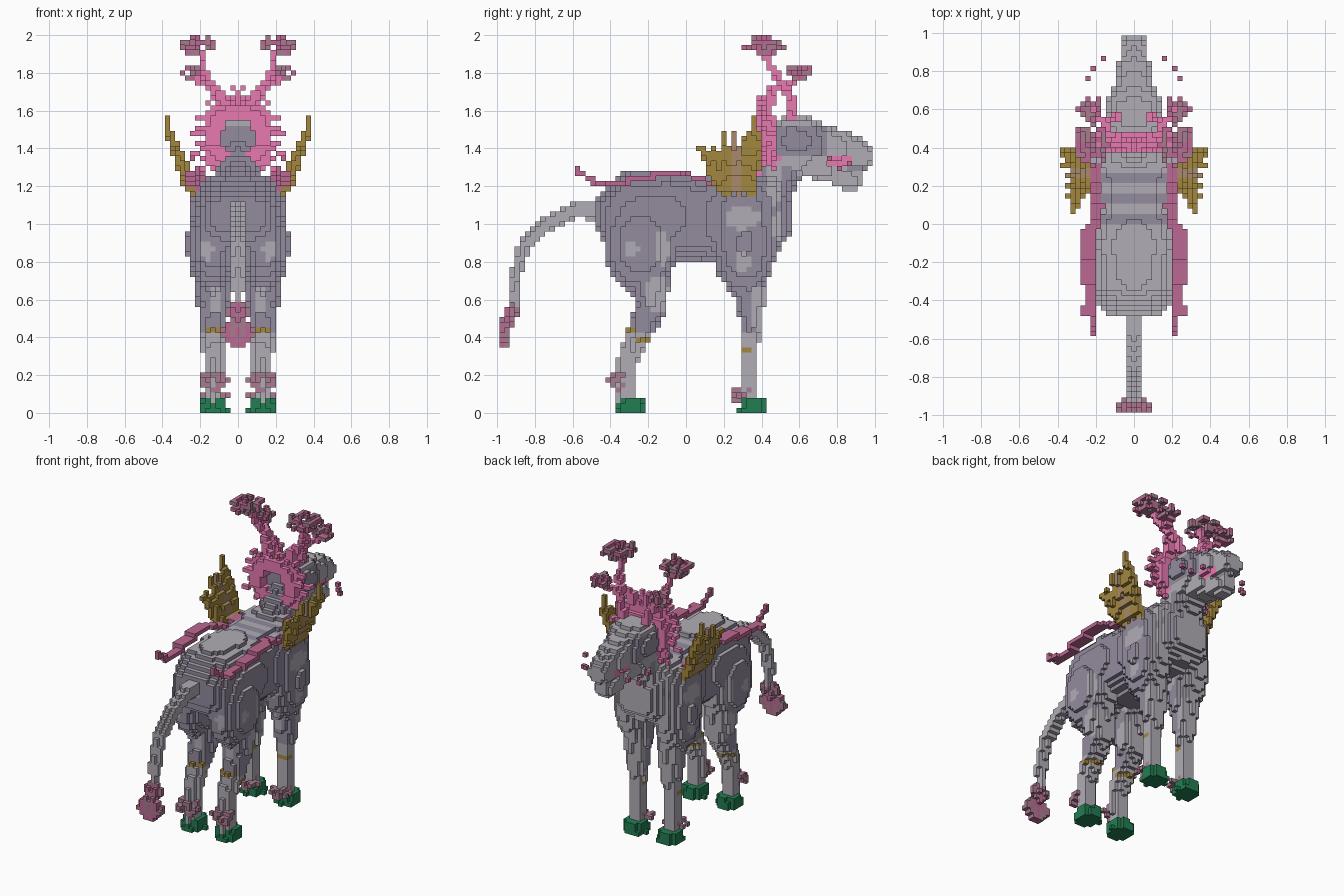
import bpy, bmesh, math, random
from mathutils import Vector

random.seed(4)
V = 2 / 75                      # edge length of one block
cells = {}                      # (i, j, k) -> (part, colour)

cube = bpy.data.objects.get("Cube")
if cube:
    bpy.data.objects.remove(cube, do_unlink=True)


def srgb(*rgb):
    return [((c / 255 + 0.055) / 1.055) ** 2.4 for c in rgb] + [1]


COLOURS = {
    "light_grey": srgb(176, 172, 181), "purple_grey": srgb(146, 139, 158),
    "pink": srgb(232, 122, 177), "rose": srgb(188, 104, 146),
    "mauve": srgb(169, 123, 144), "gold": srgb(164, 135, 64),
    "tan": srgb(168, 138, 106), "green": srgb(34, 125, 82),
}
MATS = {}
for name, col in COLOURS.items():
    m = MATS[name] = bpy.data.materials.new(name)
    m.use_nodes = True
    m.diffuse_color = col
    m.node_tree.nodes["Principled BSDF"].inputs["Base Color"].default_value = col
NAMES = list(MATS)


def centre(c):
    return Vector((c[0] * V, (c[1] + 0.5) * V, (c[2] + 0.5) * V))


def cell(p):
    return (round(p[0] / V), math.floor(p[1] / V), math.floor(p[2] / V))


def put(c, part, col):
    # every block is mirrored across x
    if 0 <= c[2] < 75 and -37 <= c[1] < 37:
        for s in (1, -1):
            cells[(s * c[0], c[1], c[2])] = (part, col)


def fill(part, col, lo, hi, inside, keep=1):
    a, b = cell(lo), cell(hi)
    for i in range(a[0], b[0] + 1):
        for j in range(a[1], b[1] + 1):
            for k in range(a[2], b[2] + 1):
                if inside(centre((i, j, k))) and random.random() < keep:
                    put((i, j, k), part, col)


def blob(part, col, p, r, keep=1):
    p, r = Vector(p), Vector(r)
    fill(part, col, p - r, p + r,
         lambda q: sum(((q[n] - p[n]) / r[n]) ** 2 for n in range(3)) <= 1, keep)


def tube(part, col, pts):
    # path of (x, y, z, radius)
    for a, b in zip(pts, pts[1:]):
        a, b = Vector(a), Vector(b)
        n = max(1, int((b - a).length / V * 2))
        for t in range(n + 1):
            q = a.lerp(b, t / n)
            put(cell(q), part, col)
            if q[3] > V / 2:
                blob(part, col, q[:3], [q[3]] * 3)


def loft(part, col, rows, power=2.8):
    # rows of (y, bottom, top, half width) with rounded sections between
    for a, b in zip(rows, rows[1:]):
        def inside(q):
            t = (q.y - a[0]) / (b[0] - a[0])
            if not 0 <= t < 1:
                return False
            lo, hi, w = (a[n] + (b[n] - a[n]) * t for n in (1, 2, 3))
            dz = abs(q.z - (lo + hi) / 2) / ((hi - lo) / 2)
            return (abs(q.x) / w) ** power + dz ** power <= 1
        fill(part, col, (0, a[0], min(a[1], b[1])),
             (max(a[3], b[3]), b[0], max(a[2], b[2])), inside)


# torso, thighs and neck
loft("body", "skin", [(-.48, .98, 1.13, .14), (-.42, .88, 1.19, .19), (-.33, .85, 1.27, .215),
                      (-.1, .81, 1.28, .225), (.08, .8, 1.26, .205), (.22, .8, 1.25, .255),
                      (.36, .82, 1.28, .255), (.48, .85, 1.27, .2), (.55, .93, 1.14, .12)])
blob("hind_thighs", "skin", (.14, -.24, .89), (.125, .2, .26))
blob("front_shoulders", "skin", (.15, .31, .9), (.12, .17, .29))
tube("neck", "skin", [(0, .41, 1.17, .14), (0, .5, 1.3, .13), (0, .56, 1.43, .11)])

# legs with thin gold bands, fetlock tufts and hooves
tube("hind_legs", "skin", [(.13, -.19, .7, .1), (.13, -.185, .56, .085), (.13, -.26, .4, .06),
                           (.13, -.31, .28, .055), (.13, -.315, .05, .048)])
tube("front_legs", "skin", [(.13, .33, .7, .09), (.13, .345, .5, .065),
                            (.13, .33, .35, .05), (.13, .33, .05, .048)])
for c, (part, col) in cells.items():
    q = centre(c)
    if part == "hind_legs" and c[2] == int((.43 if q.y < -.26 else .39) / V):
        cells[c] = (part, "gold")
    if part == "front_legs" and q.y < .34 and c[2] == int(.34 / V):
        cells[c] = (part, "gold")
for name, y, z in (("hind", -.315, .17), ("front", .33, .09)):
    blob(name + "_leg_tufts", "mauve", (.13, y - .04, z), (.08, .065, .055), .4)
    fill(name + "_hooves", "green", (.04, y - .06, 0), (.22, y + .12, .06),
         lambda q: ((q.x - .13) / .075) ** 2 + ((q.y - y - .025) / .075) ** 2 < 1.15 - q.z * 5)

# tail and its scattered tuft
tube("tail", "skin", [(0, -.42, 1.07, .055), (0, -.58, 1.075, .045), (0, -.74, 1, .04),
                      (0, -.86, .88, .035), (0, -.91, .7, .03), (0, -.915, .56, .025)])
tube("tail_tuft", "rose", [(0, -.915, .56, .025), (0, -.94, .46, .025), (0, -.97, .36, .01)])
for col, keep in (("rose", .24), ("mauve", .24)):
    blob("tail_tuft", col, (0, -.92, .53), (.06, .035, .06), keep)
    blob("tail_tuft", col, (0, -.96, .43), (.1, .04, .08), keep)

# head and jaw
loft("head", "skin", [(.46, 1.35, 1.54, .1), (.53, 1.32, 1.575, .14), (.64, 1.32, 1.57, .14),
                      (.72, 1.3, 1.53, .105), (.85, 1.29, 1.49, .08), (.93, 1.29, 1.45, .065),
                      (1, 1.3, 1.4, .055)])
loft("jaw", "skin", [(.56, 1.27, 1.4, .12), (.75, 1.22, 1.34, .085),
                     (.85, 1.17, 1.3, .065), (.94, 1.2, 1.27, .05)])
for c in [c for c, v in cells.items() if v[0] in ("head", "jaw")]:
    q = centre(c)
    if .74 < q.y < .87 and 1.3 < q.z < 1.35:
        cells[c] = ("mouth", "pink")
for q in ((.16, .86, 1.33), (.21, .81, 1.28), (.23, .76, 1.34)):
    put(cell(q), "whiskers", "rose")

# mane ring with radiating spikes
RING = Vector((0, .43, 1.46))
fill("mane", "pink", (0, .35, 1.25), (.2, .5, 1.66),
     lambda q: .092 < math.hypot(q.x, q.z - RING.z) < .172
     and abs(q.y - RING.y + (q.z - RING.z) * .12) < .05)
for n in range(17):
    ang = math.pi * (n / 16 - .42)
    out = Vector((math.cos(ang), 0, math.sin(ang)))
    start = RING + out * .16
    end = RING + out * (.25 if n % 2 else .21) + Vector((0, random.uniform(-.06, .05), 0))
    tube("mane", "pink", [(*start, .02), (*end, .01)])

# antlers with scattered crowns
for col, keep in (("mauve", .4), ("rose", .2)):
    blob("antler_crowns", col, (.225, .42, 1.945), (.1, .125, .045), keep)
    blob("antler_crowns", col, (.235, .6, 1.8), (.07, .075, .042), keep)
tube("antlers", "pink", [(.08, .57, 1.56, .025), (.12, .55, 1.68, .024), (.165, .5, 1.76, .024),
                         (.19, .44, 1.84, .022), (.175, .41, 1.91, .015)])
tube("antlers", "pink", [(.07, .43, 1.6, .03), (.11, .46, 1.69, .024), (.15, .5, 1.75, .02)])
tube("antlers", "pink", [(.15, .53, 1.72, .018), (.2, .57, 1.76, .016), (.22, .59, 1.78, .01)])
tube("antler_crowns", "mauve", [(.16, .38, 1.93, .01), (.16, .36, 1.99, .01)])

# fanned wings: feathers spreading from a broad root
for root, tip, col in ((.2, (.3, .13, 1.27), "gold"), (.2, (.315, .11, 1.34), "gold"),
                       (.21, (.325, .075, 1.41), "gold"), (.22, (.335, .15, 1.39), "gold"),
                       (.24, (.35, .2, 1.47), "gold"), (.32, (.365, .32, 1.46), "gold"),
                       (.34, (.385, .355, 1.55), "gold"), (.35, (.37, .38, 1.48), "gold"),
                       (.27, (.355, .25, 1.48), "tan")):
    mid = Vector((.25, root, 1.2)).lerp(Vector(tip), .6)
    tube("wings", col, [(.245, root, 1.18, .024), (*mid, .028), (*tip, .016)])

# flat, flowing side ribbons
for dx in (-.027, 0, .02):
    tube("ribbons", "rose", [(x + dx, y, z, .01) for x, y, z in (
        (.205, .3, 1.22), (.205, .18, 1.19), (.2, .1, 1.23), (.205, .01, 1.26), (.235, -.04, 1.28),
        (.245, -.25, 1.24), (.23, -.34, 1.22), (.235, -.46, 1.2))])
tube("ribbons", "rose", [(.23, -.46, 1.21, .016), (.215, -.52, 1.24, .016), (.215, -.57, 1.29, .01)])

# light patches on the flanks (y, z, radii) and on the rear (distance from centre, z, radii)
FLANK = ((-.15, .62, .07, .1), (-.13, .87, .04, .09), (-.29, .87, .04, .04), (.3, 1.03, .1, .06),
         (.3, .8, .04, .06), (.39, .55, .055, .13), (.47, 1.22, .04, .12), (.49, .98, .03, .08))
REAR = ((.17, .86, .04, .05), (.12, .6, .035, .06))


def skin(part, q, d):
    # light legs, tail, head and back; darker flanks with light patches
    if part in ("tail", "jaw") or q.z < .43:
        return "light_grey"
    if q.z > 1.3 and q.y > .45:
        dark = q.y < .74 and 1.36 < q.z < 1.52 and not d[2]
        return "purple_grey" if dark else "light_grey"
    if d[2] > 0:
        return "purple_grey" if 0 < q.y < .3 and math.sin(q.y * 60) > .2 else "light_grey"
    if d[1] > 0:
        return "light_grey"
    u = q.y if d[0] else abs(q.x)
    light = not d[2] and any(((u - y) / a) ** 2 + ((q.z - z) / b) ** 2 < 1
                             for y, z, a, b in (FLANK if d[0] else REAR))
    return "light_grey" if light else "purple_grey"


# turn the blocks of each part into a mesh of exposed faces
DIRS = [(s if n == 0 else 0, s if n == 1 else 0, s if n == 2 else 0)
        for n in range(3) for s in (1, -1)]
parts = {}
for c, (part, col) in cells.items():
    parts.setdefault(part, []).append((c, col))
for part, blocks in parts.items():
    bm, verts = bmesh.new(), {}
    for c, col in blocks:
        q = centre(c)
        for d in DIRS:
            if tuple(c[n] + d[n] for n in range(3)) in cells:
                continue
            nrm = Vector(d)
            u = Vector((d[1], d[2], d[0]))
            w = nrm.cross(u)
            ring = []
            for a, b in ((-1, -1), (1, -1), (1, 1), (-1, 1)):
                p = q + (nrm + u * a + w * b) * V / 2
                key = tuple(round(x / V * 2) for x in p)
                if key not in verts:
                    verts[key] = bm.verts.new(p)
                ring.append(verts[key])
            face = bm.faces.new(ring)
            face.material_index = NAMES.index(skin(part, q, d) if col == "skin" else col)
    mesh = bpy.data.meshes.new(part)
    bm.to_mesh(mesh)
    bm.free()
    for m in MATS.values():
        mesh.materials.append(m)
    bpy.context.collection.objects.link(bpy.data.objects.new(part, mesh))
